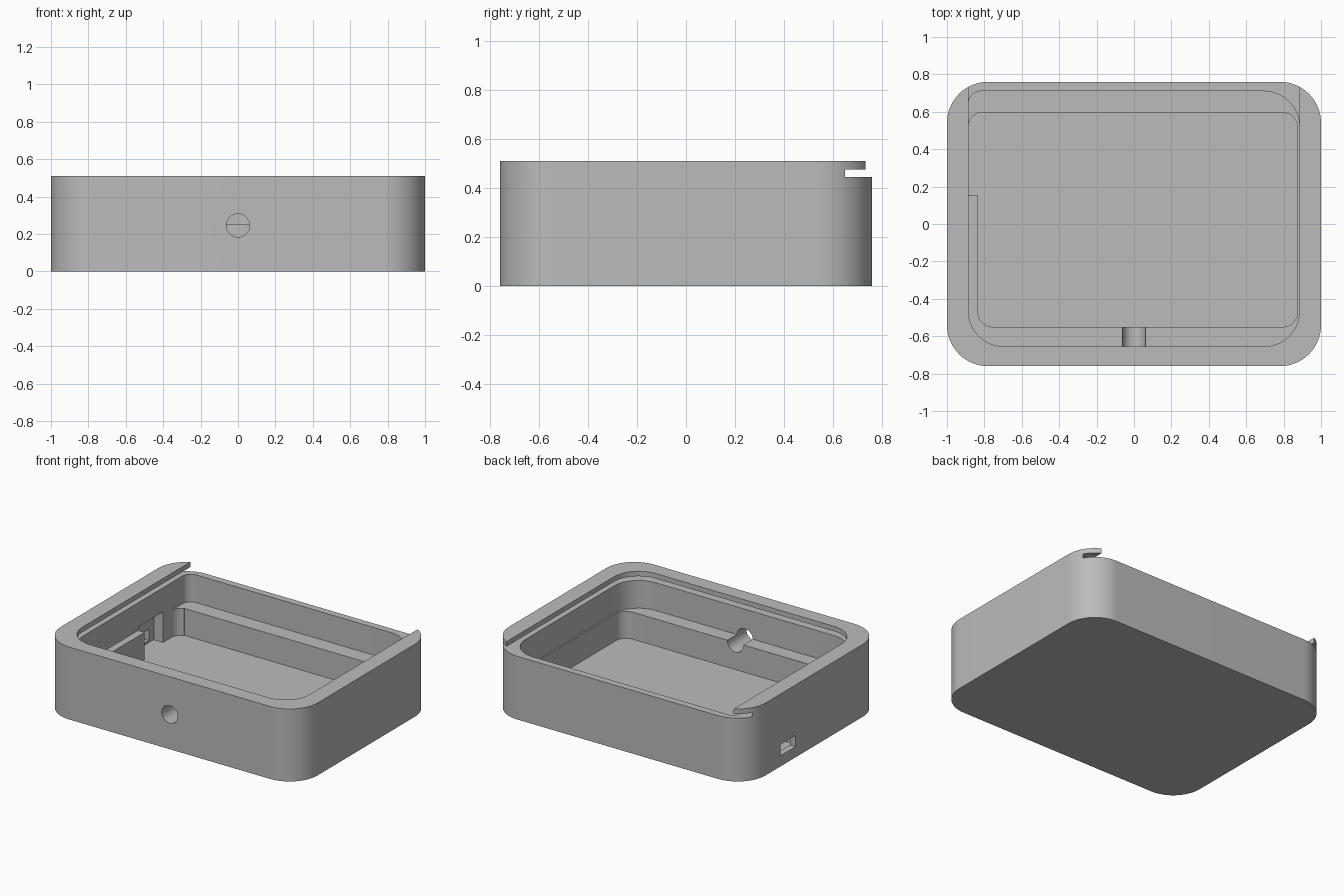
import bpy, bmesh
from math import pi, cos, sin
from mathutils import Matrix

cube = bpy.data.objects.get("Cube")
if cube:
    bpy.data.objects.remove(cube, do_unlink=True)

grey = bpy.data.materials.new("plain grey")
grey.use_nodes = True
colour = (0.5, 0.5, 0.5, 1)
grey.diffuse_color = colour
grey.node_tree.nodes["Principled BSDF"].inputs["Base Color"].default_value = colour


def add_object(name, bm):
    mesh = bpy.data.meshes.new(name)
    bmesh.ops.recalc_face_normals(bm, faces=bm.faces)
    bm.to_mesh(mesh)
    bm.free()
    mesh.materials.append(grey)
    obj = bpy.data.objects.new(name, mesh)
    bpy.context.scene.collection.objects.link(obj)
    return obj


def prism(name, x0, x1, y0, y1, z0, z1, radii=(0, 0, 0, 0), steps=16):
    """Upright block; radii run back left, back right, front right, front left
    as seen from above, starting at (+x, +y) and turning counter-clockwise."""
    bm = bmesh.new()
    corners = [(x1, y1, -1, -1), (x0, y1, 1, -1), (x0, y0, 1, 1), (x1, y0, -1, 1)]
    ring = []
    for i, ((x, y, sx, sy), r) in enumerate(zip(corners, radii)):
        for k in range(steps + 1 if r else 1):
            a = (i + k / steps) * pi / 2
            px = x + sx * r + r * cos(a) if r else x
            py = y + sy * r + r * sin(a) if r else y
            ring.append(bm.verts.new((px, py, z0)))
    face = bm.faces.new(ring)
    top = bmesh.ops.extrude_face_region(bm, geom=[face])["geom"]
    verts = [g for g in top if isinstance(g, bmesh.types.BMVert)]
    bmesh.ops.translate(bm, verts=verts, vec=(0, 0, z1 - z0))
    return add_object(name, bm)


def carve(body, cutter):
    cutter.hide_render = True
    mod = body.modifiers.new(cutter.name, "BOOLEAN")
    mod.operation = "DIFFERENCE"
    mod.solver = "EXACT"
    mod.object = cutter
    bpy.context.view_layer.objects.active = body
    bpy.ops.object.modifier_apply(modifier=mod.name)
    bpy.data.objects.remove(cutter, do_unlink=True)


# Outer shell
case = prism("case_body", -1, 1, -0.76, 0.76, 0, 0.51, (0.22,) * 4, 24)

# Sliding lid groove and the opening above it, both running out of the back
carve(case, prism("lid_groove", -0.97, 0.97, -0.73, 0.9, 0.445, 0.475, (0, 0, 0.19, 0.19)))
carve(case, prism("lid_opening", -0.885, 0.885, -0.655, 0.9, 0.46, 0.6, (0, 0, 0.19, 0.19)))

# Upper cavity down to the ledges
carve(case, prism("upper_cavity", -0.885, 0.885, -0.655, 0.71, 0.25, 0.46,
                  (0.19, 0.065, 0.19, 0.19)))

# Lower pocket, with a wider bay beside the port
carve(case, prism("lower_pocket", -0.835, 0.875, -0.55, 0.595, 0.06, 0.3,
                  (0.08, 0, 0.08, 0.08)))
carve(case, prism("side_bay", -0.885, -0.7, 0.155, 0.595, 0.06, 0.3, (0, 0.07, 0, 0)))

# Thinned wall and rectangular port in the side
carve(case, prism("port_recess", -0.957, -0.8, 0.155, 0.43, 0.06, 0.275))
carve(case, prism("port_hole", -1.1, -0.9, 0.21, 0.375, 0.075, 0.155))

# Round cable hole through the front wall and ledge
bm = bmesh.new()
bmesh.ops.create_cone(bm, cap_ends=True, segments=48, radius1=0.062, radius2=0.062, depth=0.5,
                      matrix=Matrix.Translation((0, -0.7, 0.245)) @ Matrix.Rotation(pi / 2, 4, "X"))
carve(case, add_object("cable_hole", bm))

# Smooth rounded corners, keep crisp edges
bpy.ops.object.select_all(action="DESELECT")
case.select_set(True)
bpy.context.view_layer.objects.active = case
bpy.ops.object.shade_smooth_by_angle(angle=pi / 6)
